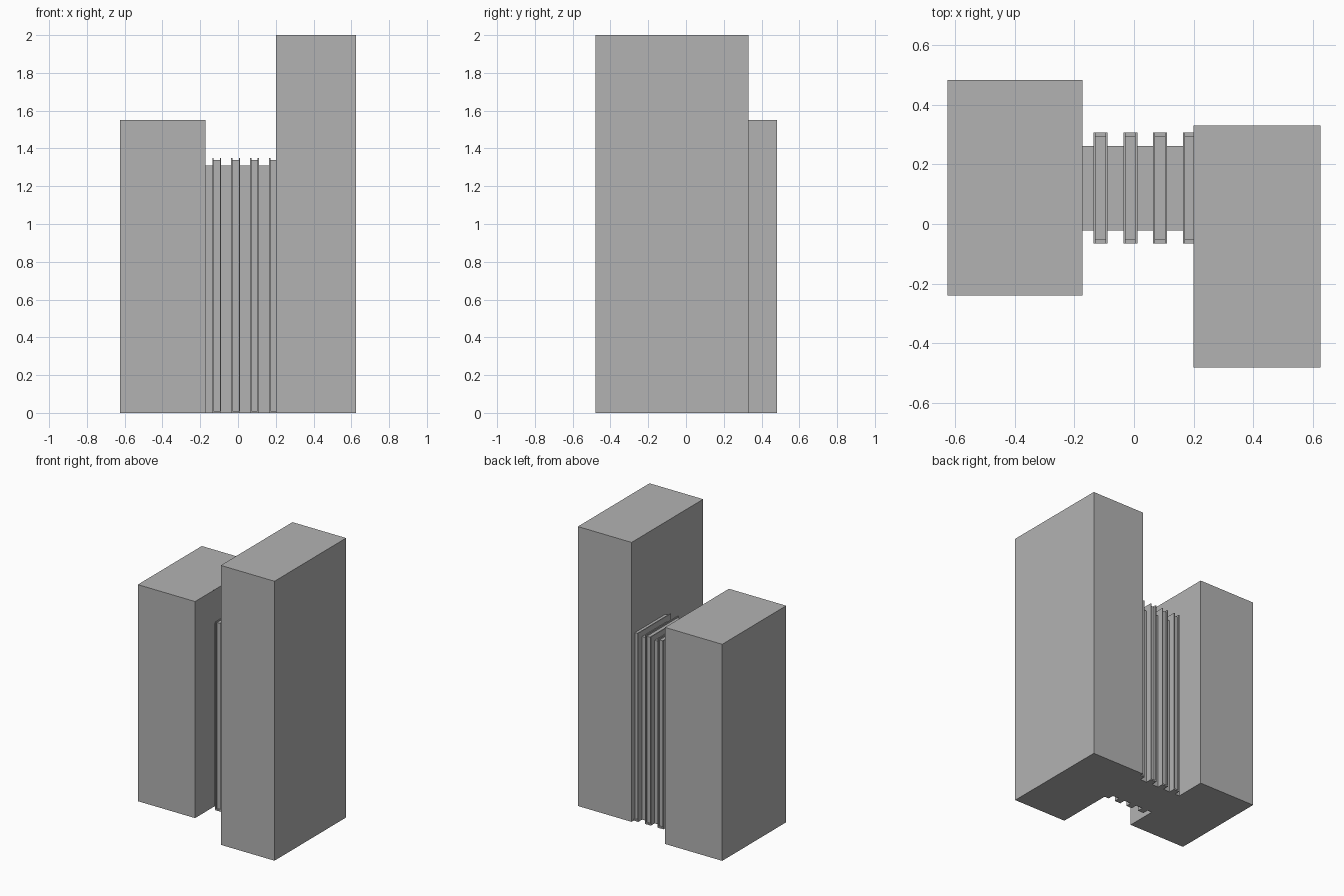
import bpy
import bmesh
from mathutils import Vector

if "Cube" in bpy.data.objects:
    bpy.data.objects.remove(bpy.data.objects["Cube"], do_unlink=True)

# Single concrete colour
CONCRETE = (0.45, 0.45, 0.45, 1)
concrete = bpy.data.materials.new("concrete_grey")
concrete.use_nodes = True
concrete.diffuse_color = CONCRETE
concrete.node_tree.nodes["Principled BSDF"].inputs["Base Color"].default_value = CONCRETE

RIM = 0.013
RIM_DEPTH = 0.02
GROOVE_DEPTH = 0.006


def finish(bm, name):
    mesh = bpy.data.meshes.new(name)
    bm.to_mesh(mesh)
    bm.free()
    mesh.materials.append(concrete)
    obj = bpy.data.objects.new(name, mesh)
    bpy.context.collection.objects.link(obj)
    return obj


def add_box(bm, x, y, z):
    """Add a box from three (low, high) ranges."""
    verts = bmesh.ops.create_cube(bm, size=1)["verts"]
    for v in verts:
        v.co = [r[0] + (c + 0.5) * (r[1] - r[0]) for c, r in zip(v.co, (x, y, z))]


def spread(low, high, count):
    return [low + (high - low) * i / (count - 1) for i in range(count)]


def facade(bm, origin, along, length, height, columns, rows, widths, margins):
    """Wall split into cells, with the crossing joint lines pushed inward."""
    along = Vector(along)
    up = Vector((0, 0, 1))
    outward = along.cross(up)
    column_w, row_w = widths
    side, top = margins
    u_lines = {0, length, side, length - side}
    v_lines = {0, height, top, height - top}
    for c in columns:
        u_lines |= {c - column_w / 2, c + column_w / 2}
    for r in rows:
        v_lines |= {r - row_w / 2, r + row_w / 2}
    u_lines, v_lines = sorted(u_lines), sorted(v_lines)
    grid = [[bm.verts.new(Vector(origin) + along * u + up * v) for v in v_lines]
            for u in u_lines]
    joints = []
    for i in range(len(u_lines) - 1):
        for j in range(len(v_lines) - 1):
            face = bm.faces.new((grid[i][j], grid[i + 1][j],
                                 grid[i + 1][j + 1], grid[i][j + 1]))
            u = (u_lines[i] + u_lines[i + 1]) / 2
            v = (v_lines[j] + v_lines[j + 1]) / 2
            in_column = any(abs(u - c) < column_w / 2 for c in columns)
            in_row = any(abs(v - r) < row_w / 2 for r in rows)
            if (in_column and top < v < height - top) or \
                    (in_row and side < u < length - side):
                joints.append(face)
    result = bmesh.ops.extrude_face_region(bm, geom=joints)["geom"]
    moved = [g for g in result if isinstance(g, bmesh.types.BMVert)]
    bmesh.ops.translate(bm, verts=moved, vec=-outward * GROOVE_DEPTH)


def tower(name, x, y, height, rows, front_count, side_count, widths, inset, margins):
    bm = bmesh.new()
    w, d = x[1] - x[0], y[1] - y[0]
    walls = (((x[0], y[0], 0), (1, 0, 0), w, front_count),
             ((x[1], y[0], 0), (0, 1, 0), d, side_count),
             ((x[1], y[1], 0), (-1, 0, 0), w, front_count),
             ((x[0], y[1], 0), (0, -1, 0), d, side_count))
    for origin, along, length, count in walls:
        gap = inset if count == front_count else margins[0] + 0.01
        columns = spread(gap, length - gap, count)
        facade(bm, origin, along, length, height, columns, rows, widths, margins)

    # Ground slab and roof with a sunken deck inside a thin parapet
    corners = [(x[0], y[0]), (x[1], y[0]), (x[1], y[1]), (x[0], y[1])]
    bm.faces.new([bm.verts.new((a, b, 0)) for a, b in reversed(corners)])
    roof = bm.faces.new([bm.verts.new((a, b, height)) for a, b in corners])
    roof.normal_update()
    bmesh.ops.inset_region(bm, faces=[roof], thickness=RIM, use_boundary=True)
    deck = bmesh.ops.extrude_face_region(bm, geom=[roof])["geom"]
    bmesh.ops.translate(bm, vec=(0, 0, -RIM_DEPTH),
                        verts=[g for g in deck if isinstance(g, bmesh.types.BMVert)])
    bmesh.ops.remove_doubles(bm, verts=bm.verts[:], dist=0.0001)
    return finish(bm, name)


# Two office towers
tower("tall_tower", (0.2, 0.625), (-0.48, 0.33), 2.0, spread(0.12, 1.87, 15),
      4, 10, (0.007, 0.008), 0.13, (0.065, 0.04))
tower("short_tower", (-0.625, -0.172), (-0.24, 0.483), 1.55, spread(0.11, 1.43, 11),
      5, 8, (0.009, 0.016), 0.075, (0.07, 0.04))

# Linking block between the towers
bm = bmesh.new()
add_box(bm, (-0.172, 0.2), (-0.022, 0.262), (0, 1.31))
finish(bm, "link_block")

# Channel-shaped fins wrapped around the link
FLANGE = 0.007
for i in range(4):
    left = -0.136 + 0.1 * i
    right = min(left + 0.047, 0.2)
    bm = bmesh.new()
    add_box(bm, (left, right), (-0.053, 0.293), (0, 1.34))
    add_box(bm, (left, right), (-0.065, 0.306), (0, 0.01))
    add_box(bm, (left, left + FLANGE), (-0.065, 0.306), (0, 1.35))
    if right < 0.2:
        add_box(bm, (right - FLANGE, right), (-0.065, 0.306), (0, 1.35))
    finish(bm, f"link_fin_{i + 1}")
